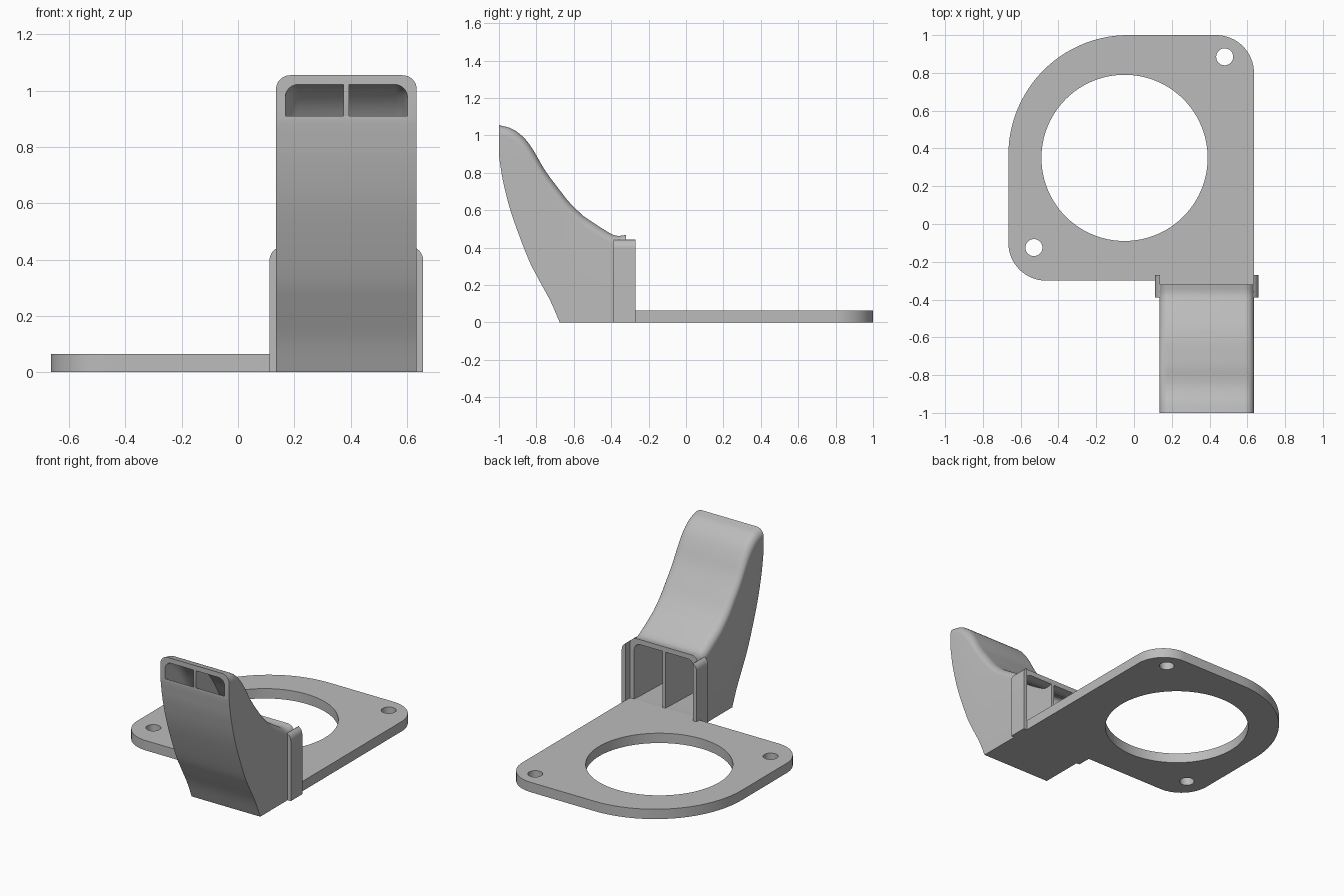
import bpy, bmesh, math
from mathutils import Vector

cube = bpy.data.objects.get("Cube")
if cube:
    bpy.data.objects.remove(cube)

grey = bpy.data.materials.new("plain grey")
grey.use_nodes = True
COLOUR = (0.5, 0.5, 0.5, 1)
grey.diffuse_color = COLOUR
grey.node_tree.nodes["Principled BSDF"].inputs["Base Color"].default_value = COLOUR


def finish(bm, name):
    bmesh.ops.recalc_face_normals(bm, faces=bm.faces)
    mesh = bpy.data.meshes.new(name)
    bm.to_mesh(mesh)
    bm.free()
    mesh.materials.append(grey)
    obj = bpy.data.objects.new(name, mesh)
    bpy.context.collection.objects.link(obj)
    bpy.ops.object.select_all(action='DESELECT')
    obj.select_set(True)
    bpy.context.view_layer.objects.active = obj
    bpy.ops.object.shade_smooth_by_angle(angle=math.radians(32))
    return obj


def arc(cx, cy, r, start, end, n):
    angles = [math.radians(start + (end - start) * i / n) for i in range(n + 1)]
    return [(cx + r * math.cos(a), cy + r * math.sin(a)) for a in angles]


def prism(name, loops, place, depth):
    """Fill an outline (with holes) and extrude it."""
    bm = bmesh.new()
    for loop in loops:
        verts = [bm.verts.new(place(*p)) for p in loop]
        for a, b in zip(verts, verts[1:] + verts[:1]):
            bm.edges.new((a, b))
    bmesh.ops.triangle_fill(bm, edges=bm.edges[:], use_beauty=True)
    out = bmesh.ops.extrude_face_region(bm, geom=bm.faces[:])
    moved = [v for v in out["geom"] if isinstance(v, bmesh.types.BMVert)]
    bmesh.ops.translate(bm, verts=moved, vec=depth)
    return finish(bm, name)


# Mounting plate with a large opening and two screw holes
FLOOR = 0.065
LEFT, RIGHT, BACK = 0.135, 0.635, -0.32
outline = [(RIGHT, BACK)]
outline += arc(0.435, 0.8, 0.2, 0, 90, 16)
outline += arc(-0.03, 0.365, 0.635, 90, 180, 40)
outline += arc(-0.465, -0.1, 0.2, 180, 270, 16)
outline += [(LEFT, -0.3), (LEFT, BACK)]


def hole(cx, cy, r, n):
    return arc(cx, cy, r, 0, 360, n)[:-1]


prism("mounting_plate",
      [outline, hole(-0.05, 0.35, 0.44, 96), hole(0.48, 0.885, 0.045, 32),
       hole(-0.53, -0.125, 0.045, 32)],
      lambda x, y: (x, y, 0), (0, 0, FLOOR))

# Duct path: lower and upper wall points (y, z) of each cross-section
base_run = [((BACK, 0), (BACK, 0.468)), ((-0.39, 0), (-0.38, 0.465)),
            ((-0.55, 0), (-0.46, 0.51)), ((-0.675, 0), (-0.55, 0.57))]
neck_run = [base_run[-1], ((-0.725, 0.115), (-0.62, 0.638)),
            ((-0.79, 0.235), (-0.685, 0.72)), ((-0.845, 0.345), (-0.755, 0.815)),
            ((-0.93, 0.572), (-0.816, 0.92)), ((-0.975, 0.74), (-0.866, 0.987)),
            ((-0.994, 0.85), (-0.93, 1.035)), ((-1, 0.895), (-1, 1.055))]


def smooth_run(run, steps=5):
    pts = [Vector(low + up) for low, up in run]
    pts = [2 * pts[0] - pts[1]] + pts + [2 * pts[-1] - pts[-2]]
    res = []
    for a, b, c, d in zip(pts, pts[1:], pts[2:], pts[3:]):
        for i in range(steps):
            t = i / steps
            res.append(b + (c - a) * t / 2 + (a - 2.5 * b + 2 * c - d / 2) * t * t
                       + (1.5 * (b - c) + (d - a) / 2) * t ** 3)
    return res + [pts[-2]]


sections = smooth_run(base_run, 3)[:-1] + smooth_run(neck_run)


def ring(section, x0, x1, low_gap, top_gap, r):
    """Cross-section with square lower and rounded upper corners."""
    low, up = Vector(section[:2]), Vector(section[2:])
    height = (up - low).length
    axis = (up - low) / height
    top = height - top_gap
    pts = [(x0, low_gap), (x1, low_gap)]
    if r:
        pts += arc(x1 - r, top - r, r, 0, 90, 8) + arc(x0 + r, top - r, r, 90, 180, 8)
    else:
        pts += [(x1, top), (x0, top)]
    return [(x, *(low + axis * v)) for x, v in pts]


def skin(bm, rings):
    loops = [[bm.verts.new(p) for p in r] for r in rings]
    for one, two in zip(loops, loops[1:]):
        bridge(bm, one, two)
    return loops


def bridge(bm, one, two):
    n = len(one)
    for i in range(n):
        j = (i + 1) % n
        bm.faces.new((one[i], one[j], two[j], two[i]))


# Hollow duct: outer and inner skins joined by rims at both ends
WALL = 0.033
last = len(sections) - 1
floors = [FLOOR + (0.015 - FLOOR) * i / last for i in range(last + 1)]
bm = bmesh.new()
outer = skin(bm, [ring(s, LEFT, RIGHT, 0, 0, 0.05) for s in sections])
inner = skin(bm, [ring(s, LEFT + WALL, RIGHT - WALL, f, WALL, 0.045)
                  for s, f in zip(sections, floors)])
for end in (0, -1):
    bridge(bm, outer[end], inner[end])
finish(bm, "curved_duct")

# Thin divider down the middle of the duct
MID = (LEFT + RIGHT) / 2
bm = bmesh.new()
loops = skin(bm, [ring(s, MID - 0.01, MID + 0.01, f, WALL, 0)
                  for s, f in zip(sections, floors)])
for end in (0, -1):
    bm.faces.new(loops[end])
finish(bm, "duct_divider")

# Side flanges of the collar, mirrored about the duct middle
half = MID - 0.112
for side, name in ((-1, "right_collar_flange"), (1, "left_collar_flange")):
    profile = [(0.247, 0), (half, 0)] + arc(half - 0.05, 0.397, 0.05, 0, 60, 8)
    profile += [(0.247, 0.443)]
    prism(name, [profile], lambda x, z: (MID + side * x, -0.39, z), (0, 0.12, 0))
